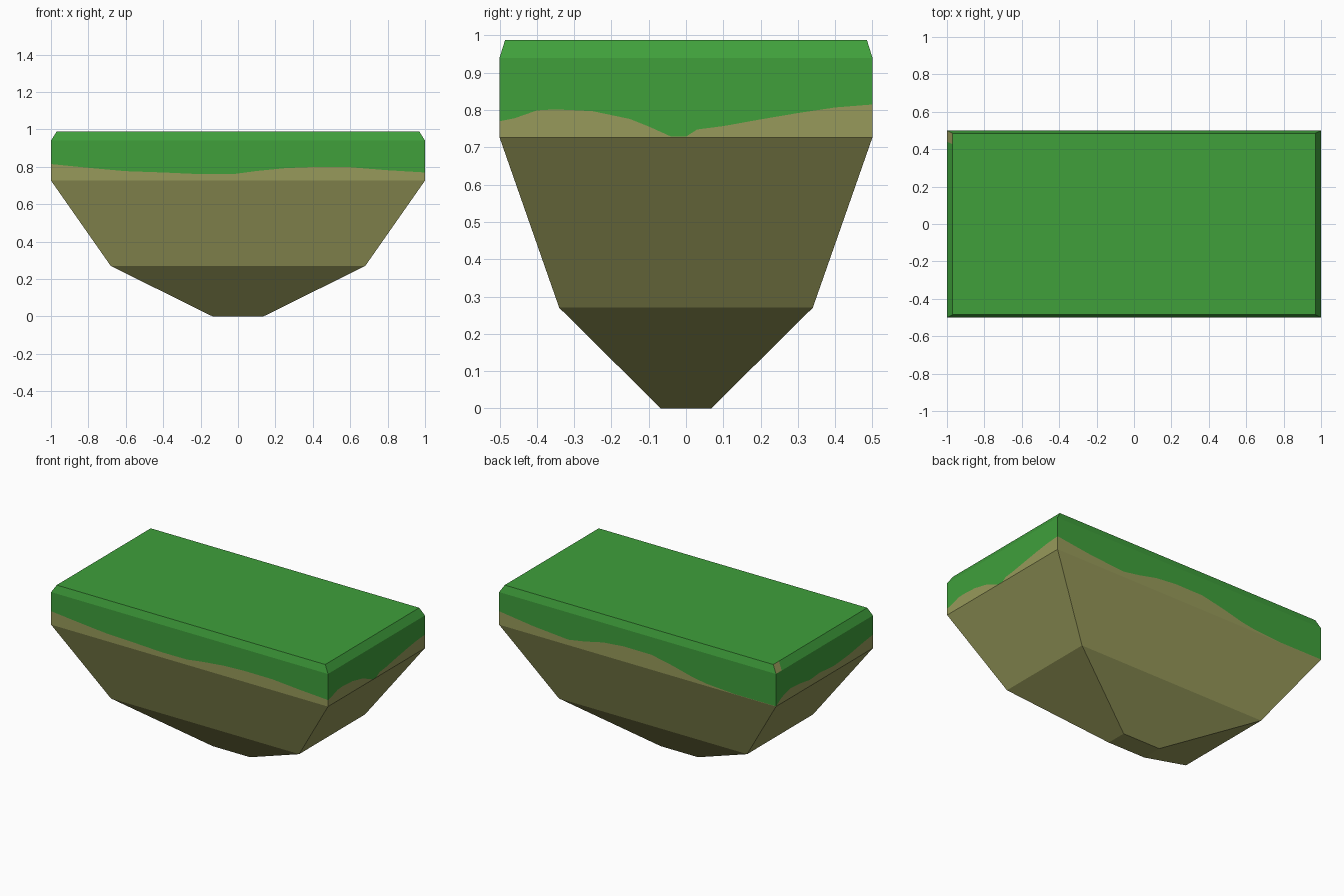
import bpy, bmesh

if "Cube" in bpy.data.objects:
    bpy.data.objects.remove(bpy.data.objects["Cube"])


def material(name, rgb):
    m = bpy.data.materials.new(name)
    m.diffuse_color = (*rgb, 1)
    m.use_nodes = True
    m.node_tree.nodes["Principled BSDF"].inputs["Base Color"].default_value = m.diffuse_color
    return m


green = material("grass green", (0.050, 0.350, 0.044))
brown = material("soil brown", (0.310, 0.322, 0.103))


def loft(name, rings, mats, cap_bottom=False, cap_top=False, paint=None):
    """Skin a stack of closed counter-clockwise rings with flat faces."""
    bm = bmesh.new()
    rows = [[bm.verts.new(p) for p in ring] for ring in rings]
    n = len(rows[0])
    for level, (a, b) in enumerate(zip(rows, rows[1:])):
        for i in range(n):
            j = (i + 1) % n
            f = bm.faces.new((a[i], a[j], b[j], b[i]))
            if paint:
                f.material_index = paint(level, f.calc_center_median())
    if cap_bottom:
        bm.faces.new(rows[0][::-1])
    if cap_top:
        bm.faces.new(rows[-1])
    me = bpy.data.meshes.new(name)
    bm.to_mesh(me)
    bm.free()
    for m in mats:
        me.materials.append(m)
    ob = bpy.data.objects.new(name, me)
    bpy.context.collection.objects.link(ob)
    return ob


def rectangle(hx, z):
    hy = hx / 2
    return [(-hx, -hy, z), (hx, -hy, z), (hx, hy, z), (-hx, hy, z)]


RIM, SHOULDER, TOP, INSET = 0.727, 0.94, 0.988, 0.97

# Wavy grass edge on each side: (position along side, height)
front = [(-1, .815), (-.8, .795), (-.6, .777), (-.4, .770), (-.2, .761), (-.02, .762),
         (.1, .778), (.25, .793), (.4, .799), (.6, .798), (.8, .782)]
right = [(-.5, .77), (-.46, .778), (-.4, .799), (-.35, .802), (-.25, .797), (-.15, .776),
         (-.1, .756), (-.04, .729), (0, .729), (.03, .748), (.1, .757), (.2, .775),
         (.3, .792), (.4, .807)]
back = [(1, .815), (.75, .783), (.5, .763), (.38, .783), (.25, .812), (.1, .826),
        (-.1, .825), (-.25, .795), (-.4, .758), (-.5, .742), (-.7, .729)]
left = [(.5, .729), (.44, .765), (.35, .79), (.25, .783), (.15, .768), (.05, .776),
        (-.1, .765), (-.25, .778), (-.4, .802)]
edge = ([(x, -.5, z) for x, z in front] + [(1, y, z) for y, z in right]
        + [(x, .5, z) for x, z in back] + [(-1, y, z) for y, z in left])

# Tapering soil underside
loft("soil_base", [rectangle(.135, 0), rectangle(.68, .27), rectangle(1, RIM)],
     [brown], cap_bottom=True)

# Soil strip between the rim and the wavy grass edge
loft("soil_band", [[(x, y, RIM) for x, y, z in edge], edge], [brown])


# Grass cap with chamfered top; one bare patch on the back left chamfer
def bare_patch(level, c):
    return 1 if level == 1 and c.x < -.97 and c.y > .44 else 0


loft("grass_cap", [edge, [(x, y, SHOULDER) for x, y, z in edge],
                   [(x * INSET, y * INSET, TOP) for x, y, z in edge]],
     [green, brown], cap_top=True, paint=bare_patch)
